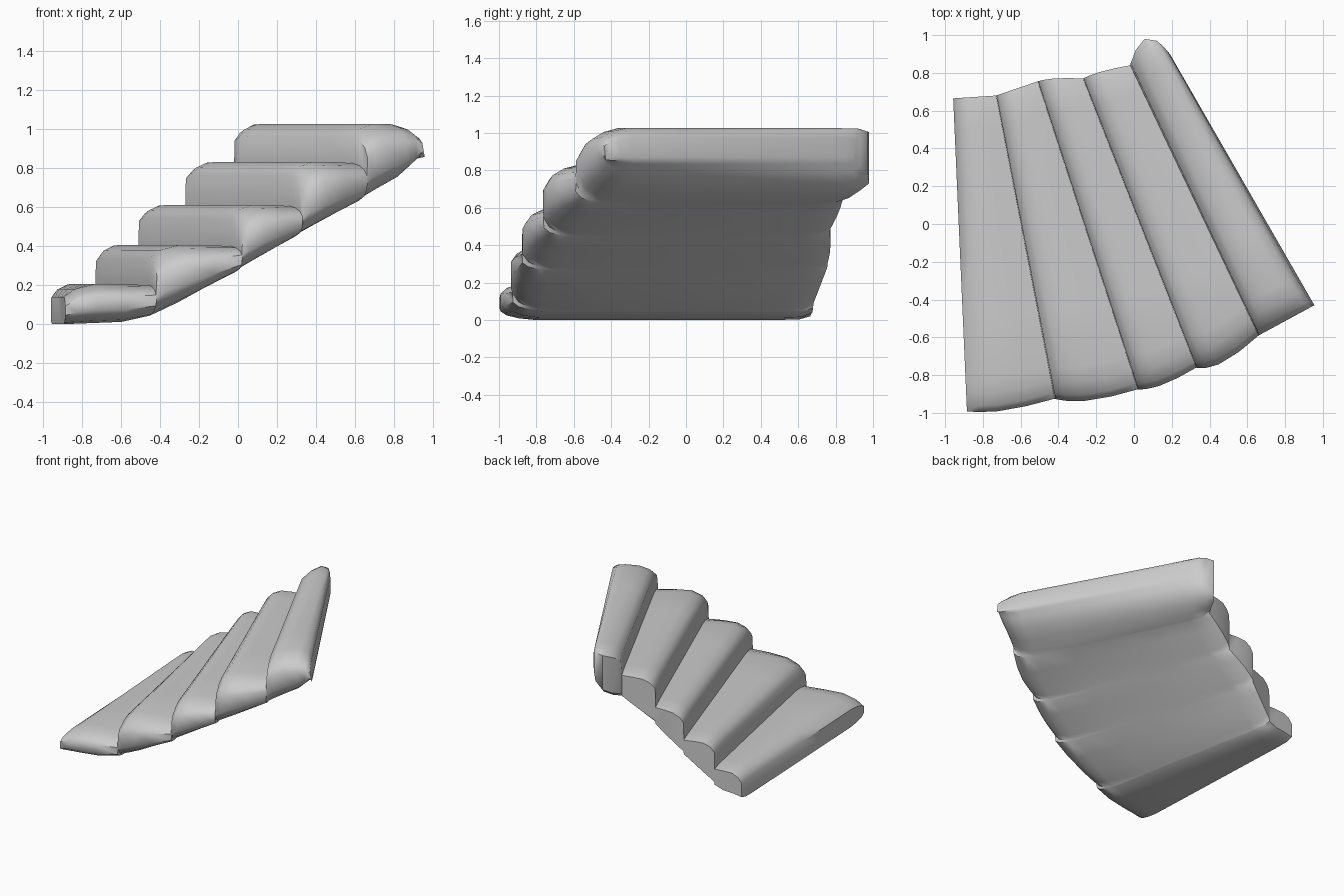
import bpy, bmesh, math

if "Cube" in bpy.data.objects:
    bpy.data.objects.remove(bpy.data.objects["Cube"])

# plan positions of the step boundaries at the front and back ends
FRONT = [(-.89, -.99), (-.42, -.925), (.02, -.875), (.33, -.76), (.66, -.59), (.955, -.43)]
BACK = [(-.96, .665), (-.73, .68), (-.51, .755), (-.27, .77), (-.02, .84), (.19, .90)]
FRONT_BULGE = [.025, .03, .025, .045, .0]
BACK_BULGE = [0, .0, .01, .01, .12]
TOPS = [.205, .405, .61, .83, 1.025]
UNDER = [(0, .0), (.85, .015), (1.3, .10), (2, .26), (3, .44), (4, .62), (4.75, .75), (5, .85)]


def under(u):
    for (a, za), (b, zb) in zip(UNDER, UNDER[1:]):
        if u <= b:
            return za + (zb - za) * (u - a) / (b - a)
    return UNDER[-1][1]


def plan(pts, bulge, u, sign):
    k = min(int(u), 4)
    f = u - k
    (ax, ay), (bx, by) = pts[k], pts[k + 1]
    return ax + (bx - ax) * f, ay + (by - ay) * f + sign * bulge[k] * math.sin(math.pi * f ** .8)


# stepped cross-section: riser, rounded nose, tread
profile = []
for k, z in enumerate(TOPS):
    if k:
        profile.append((k, TOPS[k - 1] - .005))
    profile += [(k + .012, z - .065), (k + .14, z - .025), (k + .36, z), (k + .68, z)]
profile += [(4.86, 1.01), (4.96, .975), (5, .87)]

# lengthwise stations: (position front to back, thickness kept there)
STATIONS = [(0, .35), (.02, .66), (.06, .88), (.11, 1), (.3, 1), (.5, 1), (.7, 1),
            (.9, 1), (.965, .97), (1, .80)]

bm = bmesh.new()
rings = []
for t, keep in STATIONS:
    top, bottom = [], []
    for u, zt in profile:
        fx, fy = plan(FRONT, FRONT_BULGE, u, -1)
        bx, by = plan(BACK, BACK_BULGE, u, 1)
        x, y = fx + (bx - fx) * t, fy + (by - fy) * t
        zb = under(u)
        mid = (zt + zb) / 2 if t < .5 else zb * .3 + zt * .7
        top.append(bm.verts.new((x, y, mid + (zt - mid) * keep)))
        bottom.append(bm.verts.new((x, y, mid + (zb - mid) * keep)))
    rings.append(top + bottom[::-1])

# skin between stations, then cap both ends in strips
n = len(rings[0])
for a, b in zip(rings, rings[1:]):
    for i in range(n):
        j = (i + 1) % n
        bm.faces.new((a[i], a[j], b[j], b[i]))
for r in (rings[0], rings[-1]):
    for i in range(n // 2 - 1):
        bm.faces.new((r[i], r[i + 1], r[n - 2 - i], r[n - 1 - i]))
bmesh.ops.recalc_face_normals(bm, faces=bm.faces)

mesh = bpy.data.meshes.new("curved_steps")
bm.to_mesh(mesh)
bm.free()
steps = bpy.data.objects.new("curved_steps", mesh)
bpy.context.collection.objects.link(steps)
bpy.context.view_layer.objects.active = steps
steps.select_set(True)
bpy.ops.object.shade_smooth_by_angle(angle=math.radians(50))
